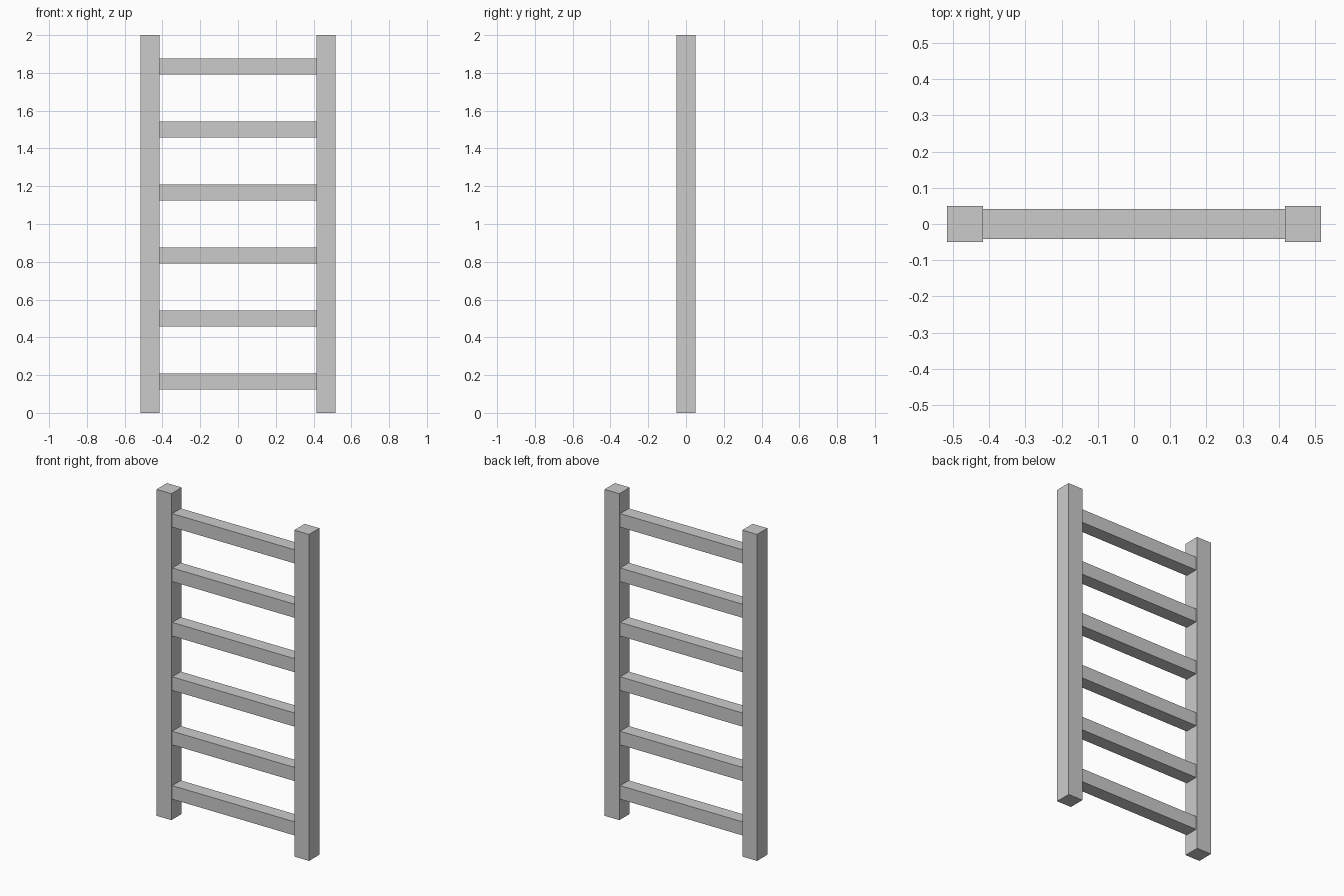
import bpy

if "Cube" in bpy.data.objects:
    bpy.data.objects.remove(bpy.data.objects["Cube"])


def box(name, size, center):
    bpy.ops.mesh.primitive_cube_add(size=1, location=center)
    obj = bpy.context.object
    obj.name = name
    obj.scale = size
    bpy.ops.object.transform_apply(location=False, rotation=False, scale=True)
    return obj


POST = 0.1          # square post section
RUNG = 1 / 12       # square rung section
INNER = 5 / 12      # half of the gap between the posts

# Upright posts
for side, sign in (("left", -1), ("right", 1)):
    box(f"{side}_post", (POST, POST, 2), (sign * (INNER + POST / 2), 0, 1))

# Evenly spaced rungs between the posts
for i in range(6):
    box(f"rung_{i + 1}", (2 * INNER, RUNG, RUNG), (0, 0, 1 / 6 + i / 3))
